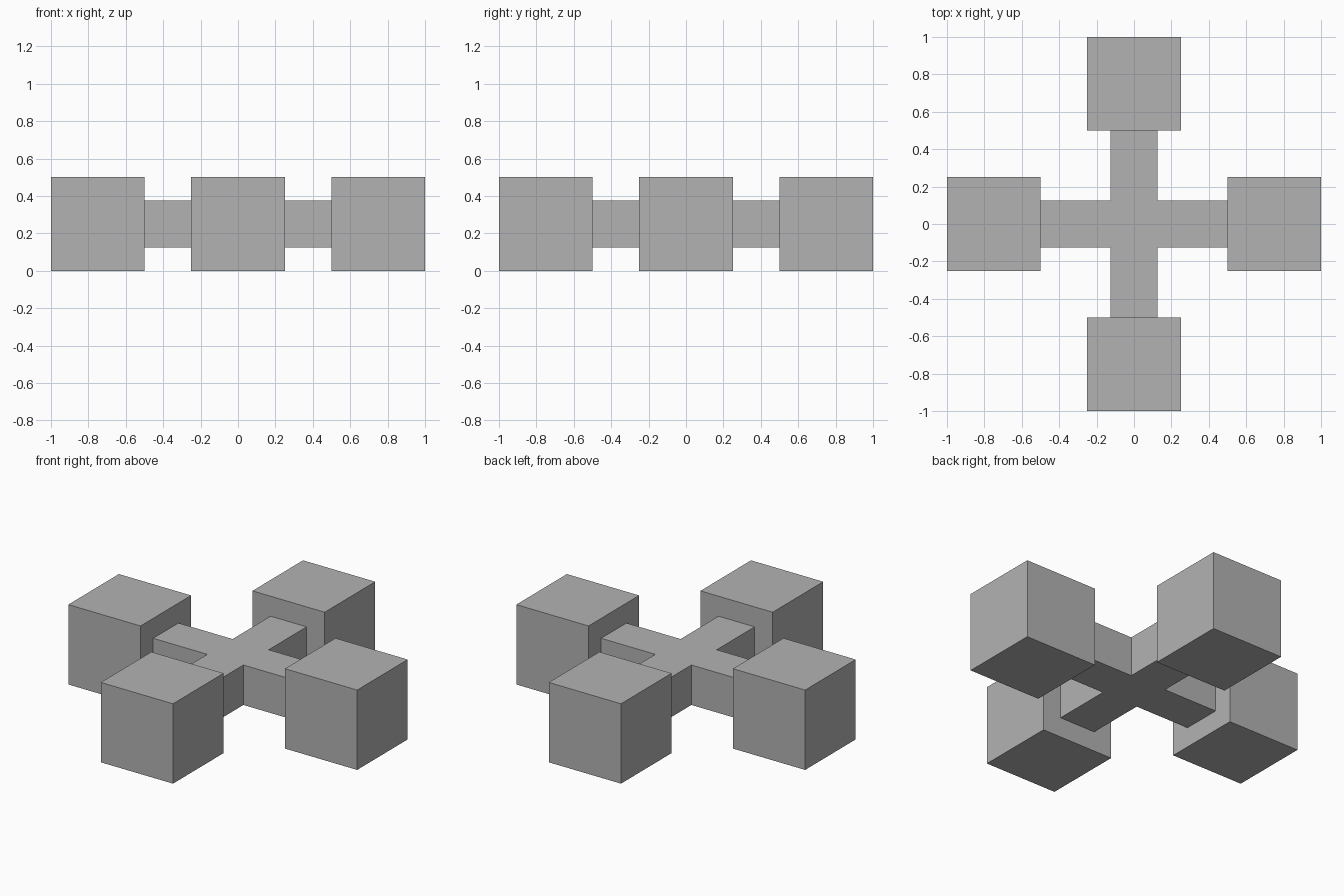
import bpy, bmesh
from mathutils import Matrix, Vector

cube = bpy.data.objects.get("Cube")
if cube:
    bpy.data.objects.remove(cube, do_unlink=True)

BLOCK = 0.5      # edge of each end block
ARM = 0.125      # half the thickness of the arms
REACH = 0.5      # distance from the centre to the end of an arm
MID = BLOCK / 2  # height of the centre line

grey = bpy.data.materials.new("plain_grey")
grey.use_nodes = True
colour = (0.45, 0.45, 0.45, 1)
grey.diffuse_color = colour
grey.node_tree.nodes["Principled BSDF"].inputs["Base Color"].default_value = colour


def add_object(name, bm):
    bmesh.ops.recalc_face_normals(bm, faces=bm.faces)
    mesh = bpy.data.meshes.new(name)
    bm.to_mesh(mesh)
    bm.free()
    mesh.materials.append(grey)
    obj = bpy.data.objects.new(name, mesh)
    bpy.context.collection.objects.link(obj)
    return obj


# Cross-shaped connector: one arm outline turned four times, then extruded
bm = bmesh.new()
outline = []
for turn in range(4):
    spin = Matrix.Rotation(turn * 1.5707963, 3, "Z")
    for x, y in ((REACH, -ARM), (REACH, ARM), (ARM, ARM)):
        outline.append(bm.verts.new(spin @ Vector((x, y, MID - ARM))))
base = bm.faces.new(outline)
top = bmesh.ops.extrude_face_region(bm, geom=[base])["geom"]
bmesh.ops.translate(bm, vec=(0, 0, 2 * ARM),
                    verts=[v for v in top if isinstance(v, bmesh.types.BMVert)])
add_object("cross_connector", bm)

# A cube block at the end of each arm
offset = REACH + BLOCK / 2
for name, x, y in (("left_block", 1, 0), ("right_block", -1, 0),
                   ("back_block", 0, 1), ("front_block", 0, -1)):
    bm = bmesh.new()
    bmesh.ops.create_cube(bm, size=BLOCK)
    add_object(name, bm).location = (x * offset, y * offset, MID)
